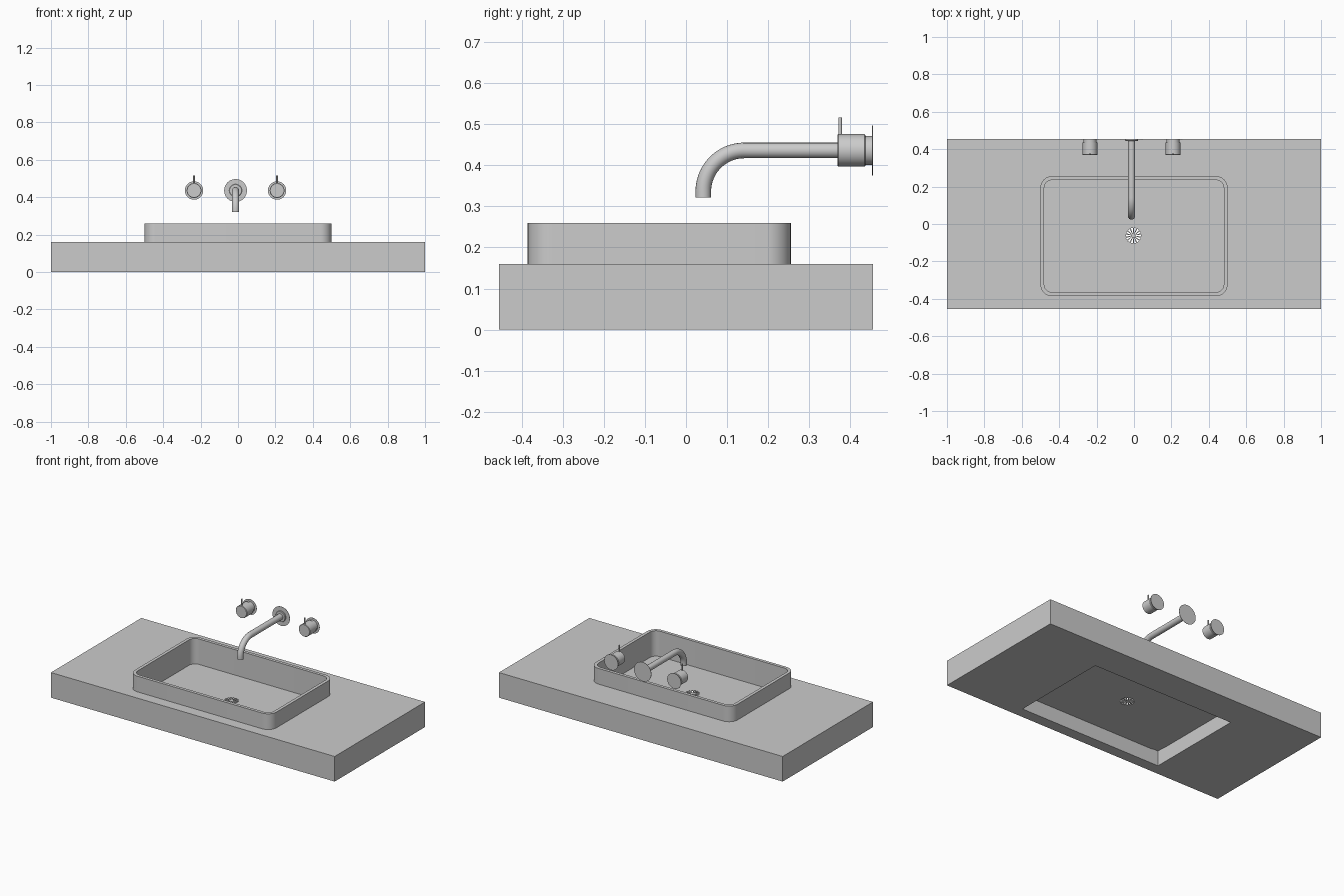
import bpy, bmesh, math
from mathutils import Vector, Matrix

if "Cube" in bpy.data.objects:
    bpy.data.objects.remove(bpy.data.objects["Cube"])

CX, TAP_Z, WALL_Y = -0.013, 0.436, 0.455


def make_object(name, bm):
    bmesh.ops.recalc_face_normals(bm, faces=bm.faces)
    mesh = bpy.data.meshes.new(name)
    bm.to_mesh(mesh)
    bm.free()
    ob = bpy.data.objects.new(name, mesh)
    bpy.context.collection.objects.link(ob)
    return ob


def activate(ob):
    bpy.ops.object.select_all(action='DESELECT')
    ob.select_set(True)
    bpy.context.view_layer.objects.active = ob


def smooth(ob):
    activate(ob)
    bpy.ops.object.shade_smooth_by_angle(angle=math.radians(35))


def rounded_rect(inset, radius, z, segs=10):
    x0, x1, y0, y1 = -0.5 + inset, 0.5 - inset, -0.385 + inset, 0.255 - inset
    centres = [(x1 - radius, y1 - radius), (x0 + radius, y1 - radius),
               (x0 + radius, y0 + radius), (x1 - radius, y0 + radius)]
    return [Vector((cx + radius * math.cos(a), cy + radius * math.sin(a), z))
            for q, (cx, cy) in enumerate(centres)
            for a in [(q + i / segs) * math.pi / 2 for i in range(segs + 1)]]


def loft(name, rings):
    """Skin a list of closed rings and cap both ends."""
    bm = bmesh.new()
    loops = [[bm.verts.new(p) for p in ring] for ring in rings]
    n = len(loops[0])
    for a, b in zip(loops, loops[1:]):
        for i in range(n):
            bm.faces.new((a[i], a[(i + 1) % n], b[(i + 1) % n], b[i]))
    bm.faces.new(loops[0])
    bm.faces.new(loops[-1])
    return make_object(name, bm)


def box(name, lo, hi):
    lo, hi = Vector(lo), Vector(hi)
    bm = bmesh.new()
    bmesh.ops.create_cube(bm, size=1, matrix=Matrix.Translation((lo + hi) / 2)
                          @ Matrix.Diagonal((*(hi - lo), 1)))
    return make_object(name, bm)


def turned(name, x, profile, segs=40):
    """Solid of revolution about a y-parallel axis; profile is (radius, y)."""
    rings = [[Vector((x + r * math.cos(2 * math.pi * i / segs), y,
                      TAP_Z + r * math.sin(2 * math.pi * i / segs)))
              for i in range(segs)] for r, y in profile]
    ob = loft(name, rings)
    smooth(ob)
    return ob


def cut(ob, cutter):
    cutter.hide_render = True
    mod = ob.modifiers.new("cut", 'BOOLEAN')
    mod.operation, mod.solver, mod.object = 'DIFFERENCE', 'EXACT', cutter
    activate(ob)
    bpy.ops.object.modifier_apply(modifier=mod.name)
    bpy.data.objects.remove(cutter)


# Countertop: square pocket from below, rounded opening through the top
counter = box("countertop", (-1, -0.455, 0), (1, 0.455, 0.16))
cut(counter, box("pocket_cutter", (-0.5, -0.385, -0.1), (0.5, 0.255, 0.096)))
cut(counter, loft("opening_cutter", [rounded_rect(0.01, 0.05, 0.05), rounded_rect(0.01, 0.05, 0.3)]))

# Basin shell with thin floor
basin = loft("basin", [rounded_rect(0, 0.06, 0.093), rounded_rect(0, 0.06, 0.26),
                       rounded_rect(0.02, 0.042, 0.26), rounded_rect(0.02, 0.042, 0.098)])

# Drain: radial slots through the floor
bm = bmesh.new()
SLOTS = 14
for k in range(SLOTS):
    rot = Matrix.Translation((-0.003, -0.062, 0)) @ Matrix.Rotation(2 * math.pi * k / SLOTS, 4, 'Z')
    lower, upper = [[bm.verts.new(rot @ Vector((x, y, z))) for x, y in
                     ((0.012, -0.0015), (0.041, -0.0055), (0.041, 0.0055), (0.012, 0.0015))]
                    for z in (0.08, 0.115)]
    bm.faces.new(lower)
    bm.faces.new(upper)
    for i in range(4):
        bm.faces.new((lower[i], lower[(i + 1) % 4], upper[(i + 1) % 4], upper[i]))
cut(basin, make_object("drain_cutter", bm))
smooth(basin)

# Spout: bent tube with open tip
R = 0.1
path = [(CX, WALL_Y - 0.002, TAP_Z)]
path += [(CX, 0.142 - R * math.sin(a), TAP_Z - R + R * math.cos(a))
         for a in [i * math.pi / 40 for i in range(21)]]
path.append((CX, 0.042, 0.322))
curve = bpy.data.curves.new("spout", 'CURVE')
curve.dimensions = '3D'
curve.bevel_depth = 0.019
curve.bevel_resolution = 6
spline = curve.splines.new('POLY')
spline.points.add(len(path) - 1)
for pt, co in zip(spline.points, path):
    pt.co = (*co, 1)
spout = bpy.data.objects.new("spout", curve)
bpy.context.collection.objects.link(spout)
activate(spout)
bpy.ops.object.convert(target='MESH')
spout = bpy.context.object
bm = bmesh.new()
bm.from_mesh(spout.data)
tip = [e for e in bm.edges if e.is_boundary and e.verts[0].co.z < 0.33]
for radius_scale, dz in ((0.84, 0), (1, 0.008)):
    geom = bmesh.ops.extrude_edge_only(bm, edges=tip)["geom"]
    for v in [g for g in geom if isinstance(g, bmesh.types.BMVert)]:
        v.co.x = CX + (v.co.x - CX) * radius_scale
        v.co.y = 0.042 + (v.co.y - 0.042) * radius_scale
        v.co.z += dz
    tip = [g for g in geom if isinstance(g, bmesh.types.BMEdge) and g.is_boundary]
bmesh.ops.holes_fill(bm, edges=tip, sides=0)
bmesh.ops.recalc_face_normals(bm, faces=bm.faces)
bm.to_mesh(spout.data)
bm.free()
smooth(spout)

# Spout wall plate and collar
turned("spout_plate", CX, [(0.061, WALL_Y), (0.061, WALL_Y - 0.002)])
turned("spout_collar", CX, [(0.034, WALL_Y - 0.002), (0.034, WALL_Y - 0.009), (0.032, WALL_Y - 0.011)])

# Valve handles on either side
for side, sx in (("left", -1), ("right", 1)):
    x = CX + sx * 0.222
    turned(side + "_valve_plate", x, [(0.049, WALL_Y), (0.049, WALL_Y - 0.002)])
    turned(side + "_valve_base", x, [(0.035, WALL_Y - 0.002), (0.035, 0.436)])
    turned(side + "_valve_handle", x, [(0.037, 0.437), (0.0395, 0.4345), (0.0395, 0.3705), (0.037, 0.368)])
    bm = bmesh.new()
    bmesh.ops.create_cone(bm, cap_ends=True, segments=16, radius1=0.0045, radius2=0.0045,
                          depth=0.05, matrix=Matrix.Translation((x, 0.375, 0.491)))
    smooth(make_object(side + "_valve_pin", bm))
